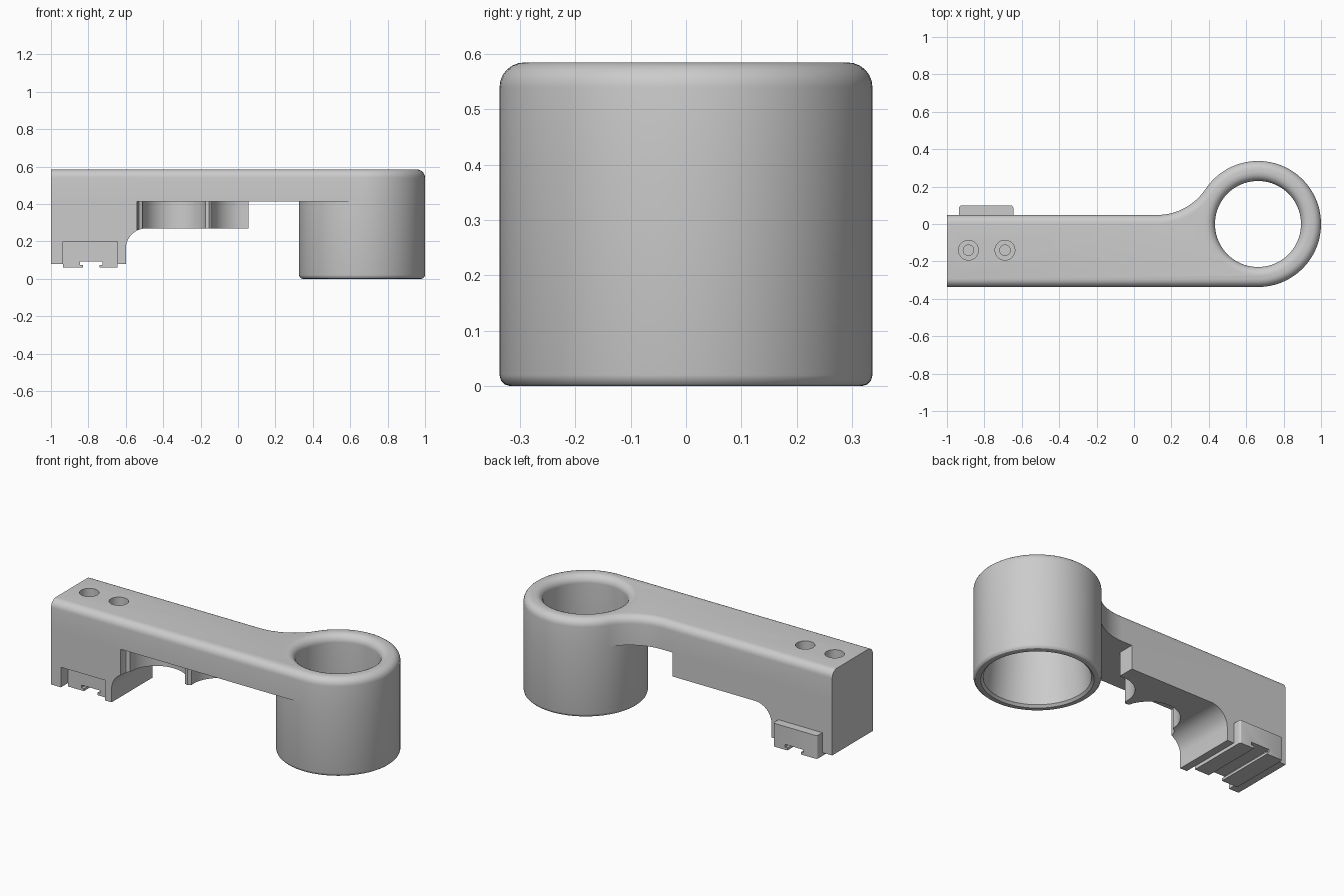
import bpy, bmesh
from math import sin, cos, pi, radians
from mathutils import Vector

if "Cube" in bpy.data.objects:
    bpy.data.objects.remove(bpy.data.objects["Cube"])

TOP, PLATE_Z = 0.585, 0.413
FRONT, BACK = -0.337, 0.048
RX, R = 0.663, 0.337
N = 96


def arc(cx, cy, r, a0, a1, n):
    return [(cx + r * cos(radians(a0 + (a1 - a0) * i / n)),
             cy + r * sin(radians(a0 + (a1 - a0) * i / n))) for i in range(n + 1)]


def finish(name, bm):
    bmesh.ops.recalc_face_normals(bm, faces=bm.faces[:])
    me = bpy.data.meshes.new(name)
    bm.to_mesh(me)
    bm.free()
    ob = bpy.data.objects.new(name, me)
    bpy.context.collection.objects.link(ob)
    return ob


def prism(name, pts, lo, hi, axis='z', bevel=None, width=0.0, segs=6):
    """Extrude a 2D outline along z (xy outline) or y (xz outline)."""
    bm = bmesh.new()
    place = (lambda p, h: (p[0], p[1], h)) if axis == 'z' else (lambda p, h: (p[0], h, p[1]))
    a = [bm.verts.new(place(p, lo)) for p in pts]
    b = [bm.verts.new(place(p, hi)) for p in pts]
    bm.faces.new(a)
    bm.faces.new(b)
    for i in range(len(pts)):
        j = (i + 1) % len(pts)
        bm.faces.new((a[i], a[j], b[j], b[i]))
    bmesh.ops.recalc_face_normals(bm, faces=bm.faces[:])
    if bevel:
        es = [e for e in bm.edges if bevel(e.verts[0].co, e.verts[1].co)]
        bmesh.ops.bevel(bm, geom=es, offset=width, segments=segs, profile=0.5,
                        affect='EDGES', clamp_overlap=False)
    return finish(name, bm)


def lathe(name, prof, cx, cy, n=N):
    """Revolve (radius, z) points about a vertical axis, capped at both ends."""
    bm = bmesh.new()
    rings = [[bm.verts.new((cx + r * cos(2 * pi * i / n), cy + r * sin(2 * pi * i / n), z))
              for i in range(n)] for r, z in prof]
    for a, b in zip(rings, rings[1:]):
        for i in range(n):
            j = (i + 1) % n
            bm.faces.new((a[i], a[j], b[j], b[i]))
    bm.faces.new(rings[0])
    bm.faces.new(rings[-1])
    return finish(name, bm)


def combine(ob, other, op):
    other.hide_render = True
    m = ob.modifiers.new(op, 'BOOLEAN')
    m.operation, m.object, m.solver = op, other, 'EXACT'
    bpy.context.view_layer.objects.active = ob
    bpy.ops.object.modifier_apply(modifier=m.name)
    bpy.data.objects.remove(other)


def rect(x0, x1, z0, z1):
    return [(x0, z0), (x1, z0), (x1, z1), (x0, z1)]


# Top plate: arm flowing into the ring, rounded along its upper edge
end = 146.25
s, c = sin(radians(end)), cos(radians(end))
br = (R * s - BACK) / (1 - s)
bx = RX + (R + br) * c
outline = [(-1, FRONT)] + arc(RX, 0, R, -90, end, 63)
outline += arc(bx, BACK + br, br, end - 180, -90, 16)[1:] + [(-1, BACK)]
body = prism("bracket_arm", outline, PLATE_Z, TOP,
             bevel=lambda a, b: min(a.z, b.z) > TOP - 1e-4 and max(a.x, b.x) > -0.999,
             width=0.045)

# Clamp block and grip web under the arm, with finger scallops cut out
side = [(-1, 0.08), (-0.6, 0.08)] + arc(-0.49, 0.16, 0.11, 180, 90, 12)
side += [(0.055, 0.27), (0.055, PLATE_Z), (-1, PLATE_Z)]
block = prism("clamp_block", side, FRONT, BACK, 'y')
scallops = [(-0.54, -0.5), (-0.54, -0.33), (-0.53, -0.3)]
scallops += arc(-0.34, -0.29, 0.17, 180, 14, 20)
scallops += [(-0.155, -0.255), (-0.14, -0.24)]
scallops += arc(0.03, -0.22, 0.17, 185, 84, 14) + [(0.2, -0.05), (0.2, -0.5)]
combine(block, prism("scallop_cutter", scallops, 0, 0.6), 'DIFFERENCE')
combine(body, block, 'UNION')

# Ring sleeve
sleeve = [(R - 0.02 + 0.02 * cos(radians(a)), 0.02 + 0.02 * sin(radians(a)))
          for a in (-90, -60, -30, 0)]
combine(body, lathe("sleeve", sleeve + [(R, PLATE_Z)], RX, 0), 'UNION')

# Tapered bore with a rounded mouth
mouth = arc(0.275, TOP - 0.045, 0.045, 180, 90, 6)
bore = [(0.298, -0.05), (0.298, 0), (0.285, 0.013)] + mouth + [(0.275, 0.7)]
combine(body, lathe("bore_cutter", bore, RX, 0), 'DIFFERENCE')

# Recess in the front, matching key rail protruding at the back
combine(body, prism("recess_cutter", rect(-0.935, -0.645, 0, 0.2), -0.5, -0.27, 'y'), 'DIFFERENCE')
rail = prism("key_rail", rect(-0.935, -0.645, 0.06, 0.199), -0.27, 0.099, 'y',
             bevel=lambda a, b: min(a.y, b.y) > 0.09 and abs(a.x - b.x) < 1e-4,
             width=0.012, segs=3)
combine(body, rail, 'UNION')
slot = [(-0.83, 0), (-0.74, 0), (-0.74, 0.075), (-0.725, 0.075),
        (-0.725, 0.092), (-0.845, 0.092), (-0.845, 0.075), (-0.83, 0.075)]
combine(body, prism("slot_cutter", slot, -0.5, 0.3, 'y'), 'DIFFERENCE')

# Counterbored screw holes
for x in (-0.885, -0.69):
    hole = [(0.028, 0.25), (0.028, 0.43), (0.053, 0.43), (0.053, 0.7)]
    combine(body, lathe("hole_cutter", hole, x, -0.14, 32), 'DIFFERENCE')

bpy.ops.object.select_all(action='DESELECT')
body.select_set(True)
bpy.context.view_layer.objects.active = body
bpy.ops.object.shade_smooth_by_angle(angle=radians(30))
